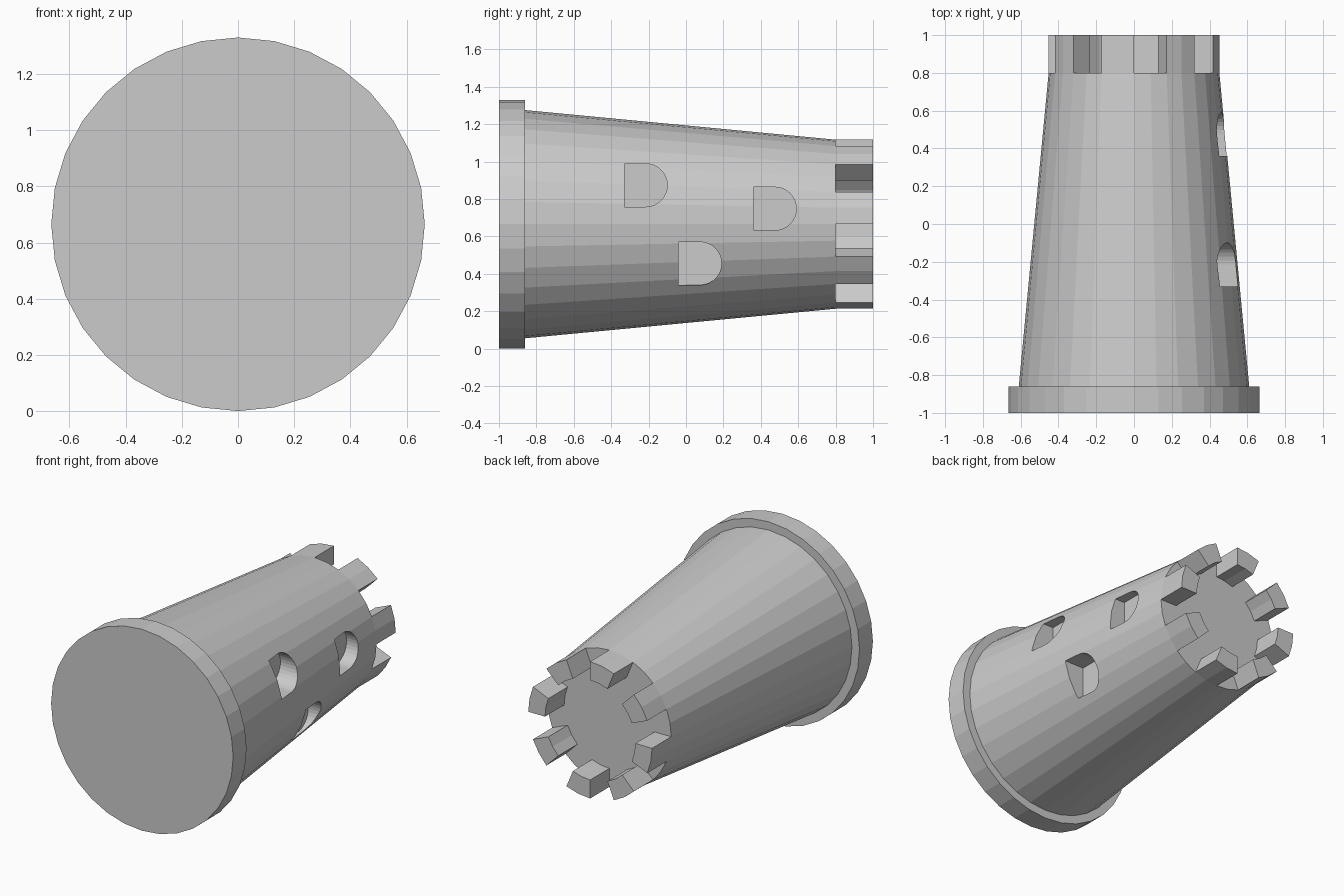
import bpy, bmesh, math
from mathutils import Matrix

cube = bpy.data.objects.get("Cube")
if cube:
    bpy.data.objects.remove(cube, do_unlink=True)

SIDES = 32
AXIS_Z = 0.665
STEP = 2 * math.pi / SIDES

stone = bpy.data.materials.new("grey stone")
stone.use_nodes = True
stone.diffuse_color = (0.6, 0.6, 0.6, 1)
stone.node_tree.nodes["Principled BSDF"].inputs["Base Color"].default_value = (0.6, 0.6, 0.6, 1)


def finish(name, bm):
    """Turn a bmesh into a flat-shaded stone object."""
    bmesh.ops.recalc_face_normals(bm, faces=bm.faces)
    mesh = bpy.data.meshes.new(name)
    bm.to_mesh(mesh)
    bm.free()
    mesh.materials.append(stone)
    obj = bpy.data.objects.new(name, mesh)
    bpy.context.collection.objects.link(obj)
    return obj


def prism(bm, outline, shift):
    """Extrude a closed outline along a vector."""
    face = bm.faces.new([bm.verts.new(p) for p in outline])
    out = bmesh.ops.extrude_face_region(bm, geom=[face])
    verts = [v for v in out["geom"] if isinstance(v, bmesh.types.BMVert)]
    bmesh.ops.translate(bm, verts=verts, vec=shift)


def ring_point(radius, index, y):
    a = index * STEP
    return (radius * math.cos(a), y, AXIS_Z + radius * math.sin(a))


def lying_cone(name, y0, y1, r0, r1):
    """Capped cone lying along y, with a vertex straight up."""
    bm = bmesh.new()
    rings = [[bm.verts.new(ring_point(r, i, y)) for i in range(SIDES)]
             for r, y in ((r0, y0), (r1, y1))]
    for ring in rings:
        bm.faces.new(ring)
    for i in range(SIDES):
        j = (i + 1) % SIDES
        bm.faces.new((rings[0][i], rings[0][j], rings[1][j], rings[1][i]))
    return finish(name, bm)


# Base flange and tapering tower
lying_cone("base_flange", -1, -0.86, 0.665, 0.665)
tower = lying_cone("tower_body", -0.86, 0.8, 0.61, 0.452)

# Battlements: eight blocks, each two facets wide
bm = bmesh.new()
for start in range(0, SIDES, 4):
    outer = [ring_point(0.452, start + k, 0.8) for k in range(3)]
    inner = [ring_point(0.33, start + k, 0.8) for k in (2, 1, 0)]
    prism(bm, outer + inner, (0, 0.2, 0))
finish("battlements", bm)

# Arched window recesses, cut to one flat depth on the left side
bm = bmesh.new()
HALF = 0.115
for y, z in ((-0.33, 0.873), (0.36, 0.748), (-0.04, 0.455)):
    outline = [(0.38, y, z + HALF), (0.38, y, z - HALF)]
    for k in range(17):
        a = -math.pi / 2 + math.pi * k / 16
        outline.append((0.38, y + HALF + HALF * math.cos(a), z + HALF * math.sin(a)))
    prism(bm, outline, (0.4, 0, 0))
cutter = finish("window_cutter", bm)
cutter.hide_render = True
cutter.hide_viewport = True
cutter.display_type = 'WIRE'

cut = tower.modifiers.new("windows", 'BOOLEAN')
cut.operation = 'DIFFERENCE'
cut.solver = 'EXACT'
cut.object = cutter
